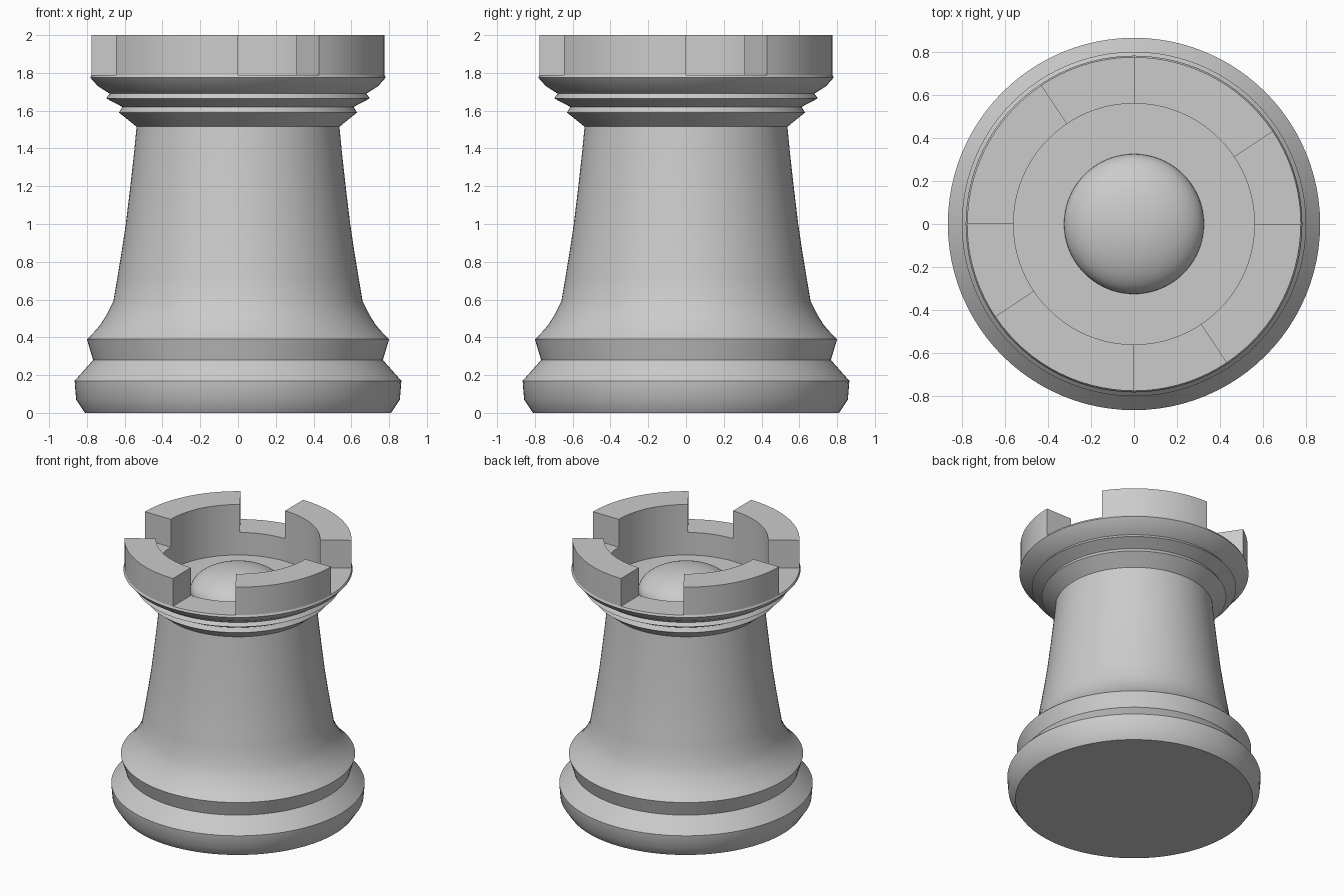
import bpy, bmesh, math

if "Cube" in bpy.data.objects:
    bpy.data.objects.remove(bpy.data.objects["Cube"])

SEGMENTS = 96
SMOOTH = math.radians(36)

grey = bpy.data.materials.new("plain grey")
grey.diffuse_color = (0.6, 0.6, 0.6, 1)
grey.use_nodes = True
grey.node_tree.nodes["Principled BSDF"].inputs["Base Color"].default_value = grey.diffuse_color


def finish(name, bm):
    bmesh.ops.remove_doubles(bm, verts=bm.verts, dist=1e-4)
    bmesh.ops.recalc_face_normals(bm, faces=bm.faces)
    mesh = bpy.data.meshes.new(name)
    bm.to_mesh(mesh)
    bm.free()
    mesh.materials.append(grey)
    ob = bpy.data.objects.new(name, mesh)
    bpy.context.collection.objects.link(ob)
    bpy.ops.object.select_all(action='DESELECT')
    ob.select_set(True)
    bpy.context.view_layer.objects.active = ob
    bpy.ops.object.shade_smooth_by_angle(angle=SMOOTH)
    return ob


def lathe(name, profile, start=0.0, sweep=360.0, closed=False):
    """Turn an (r, z) profile about z; a closed profile gives a capped wedge."""
    bm = bmesh.new()
    a = math.radians(start)
    verts = [bm.verts.new((r * math.cos(a), r * math.sin(a), z)) for r, z in profile]
    geom = list(verts)
    geom += [bm.edges.new(pair) for pair in zip(verts, verts[1:])]
    if closed:
        geom.append(bm.edges.new((verts[-1], verts[0])))
    steps = max(4, round(SEGMENTS * sweep / 360))
    out = bmesh.ops.spin(bm, geom=geom, cent=(0, 0, 0), axis=(0, 0, 1),
                         angle=math.radians(sweep), steps=steps)
    if closed:
        bm.faces.new(verts)
        bm.faces.new([g for g in out["geom_last"] if isinstance(g, bmesh.types.BMVert)])
    return finish(name, bm)


# Turned body: base, tapering shaft, collar rings, ledge and sunken top floor
FLOOR, LEDGE, INNER, OUTER = 1.62, 1.79, 0.56, 0.775
lathe("tower_body", [
    (0, 0), (0.81, 0), (0.857, 0.07), (0.865, 0.17),
    (0.767, 0.28), (0.80, 0.39), (0.765, 0.425), (0.73, 0.465),
    (0.695, 0.52), (0.66, 0.59), (0.638, 0.72), (0.615, 0.86), (0.594, 1.0),
    (0.57, 1.2), (0.55, 1.38), (0.537, 1.515),
    (0.63, 1.59), (0.612, 1.62), (0.698, 1.665), (0.68, 1.69),
    (0.742, 1.73), (0.782, 1.775), (OUTER, LEDGE),
    (INNER, LEDGE), (INNER, FLOOR), (0, FLOOR),
])

# Low dome in the middle of the top floor
lathe("top_dome", [(0.325 * math.cos(t), FLOOR + 0.16 * math.sin(t))
                   for t in (math.pi / 2 * i / 16 for i in range(17))])

# Four battlement blocks with gaps between
for i in range(4):
    lathe(f"battlement_{i + 1}",
          [(INNER, LEDGE), (OUTER, LEDGE), (OUTER, 2.0), (INNER, 2.0)],
          start=33.7 + 90 * i, sweep=56.3, closed=True)
